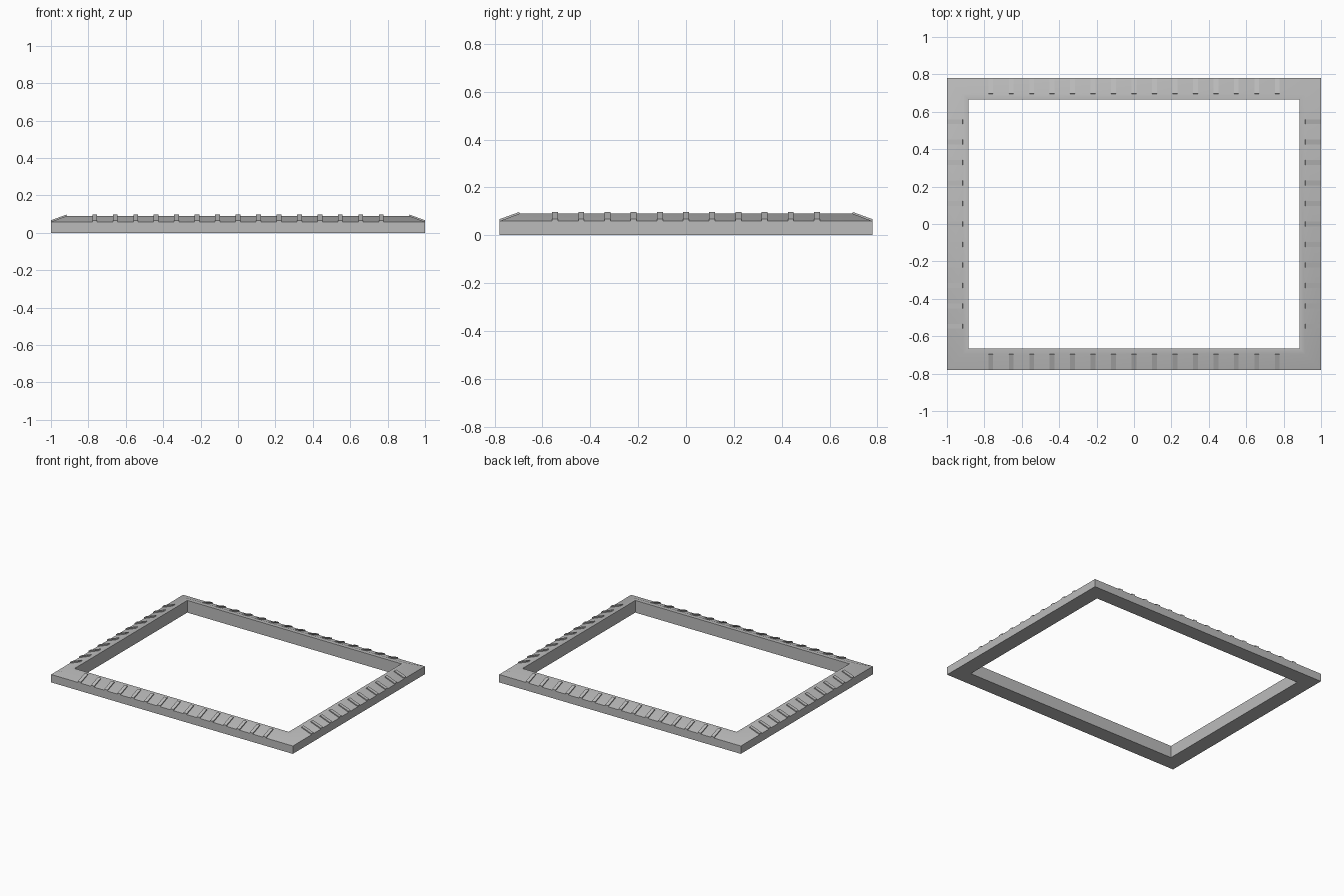
import bpy, bmesh, math
from mathutils import Matrix, Vector

if "Cube" in bpy.data.objects:
    bpy.data.objects.remove(bpy.data.objects["Cube"])

HX, HY = 1.0, 0.78            # half size of the frame
WALL, TOP = 0.059, 0.091      # outer wall height, ridge height
SLOPE, WIDTH = 0.085, 0.114   # sloped band width, full rail width

grey = bpy.data.materials.new("grey")
grey.diffuse_color = (0.5, 0.5, 0.5, 1)
grey.use_nodes = True
grey.node_tree.nodes["Principled BSDF"].inputs["Base Color"].default_value = grey.diffuse_color


def finish(bm, name):
    bmesh.ops.recalc_face_normals(bm, faces=bm.faces)
    me = bpy.data.meshes.new(name)
    bm.to_mesh(me)
    bm.free()
    me.materials.append(grey)
    ob = bpy.data.objects.new(name, me)
    bpy.context.collection.objects.link(ob)
    return ob


# Frame: rail cross-section (inset, height) swept round the four corners
profile = [(0, 0), (0, WALL), (SLOPE, TOP), (WIDTH, TOP), (WIDTH, 0)]
bm = bmesh.new()
loops = [[bm.verts.new((sx * (HX - d), sy * (HY - d), z)) for d, z in profile]
         for sx, sy in ((-1, -1), (1, -1), (1, 1), (-1, 1))]
n = len(profile)
for i in range(4):
    a, b = loops[i], loops[(i + 1) % 4]
    for j in range(n):
        k = (j + 1) % n
        bm.faces.new((a[j], b[j], b[k], a[k]))
frame = finish(bm, "frame")
bpy.context.view_layer.objects.active = frame
frame.select_set(True)
bpy.ops.object.shade_smooth_by_angle(angle=math.radians(30))

# Ribs: thin bars lying on the slope, square to it at the inner end
RISE = 0.008
tilt = math.atan2(TOP - WALL, SLOPE)
rib = [(0, WALL - 0.004), (0, WALL + RISE),
       (SLOPE - RISE * math.sin(tilt), TOP + RISE * 0.75), (SLOPE + 0.002, TOP - 0.004)]


def rib_row(name, half, count, step, angle):
    """Row of ribs along the rail whose outward side is turned by angle."""
    bm = bmesh.new()
    turn = Matrix.Rotation(angle, 3, 'Z')
    for i in range(count):
        c = (i - (count - 1) / 2) * step
        ends = [[bm.verts.new(turn @ Vector((c + s * 0.0125, -half + d, z)))
                 for d, z in rib] for s in (-1, 1)]
        bm.faces.new(ends[0])
        bm.faces.new(ends[1][::-1])
        for j in range(4):
            k = (j + 1) % 4
            bm.faces.new((ends[0][j], ends[1][j], ends[1][k], ends[0][k]))
    finish(bm, name)


rib_row("front_ribs", HY, 15, 0.1095, 0)
rib_row("back_ribs", HY, 15, 0.1095, math.pi)
rib_row("right_ribs", HX, 11, 0.1095, math.pi / 2)
rib_row("left_ribs", HX, 11, 0.1095, -math.pi / 2)
